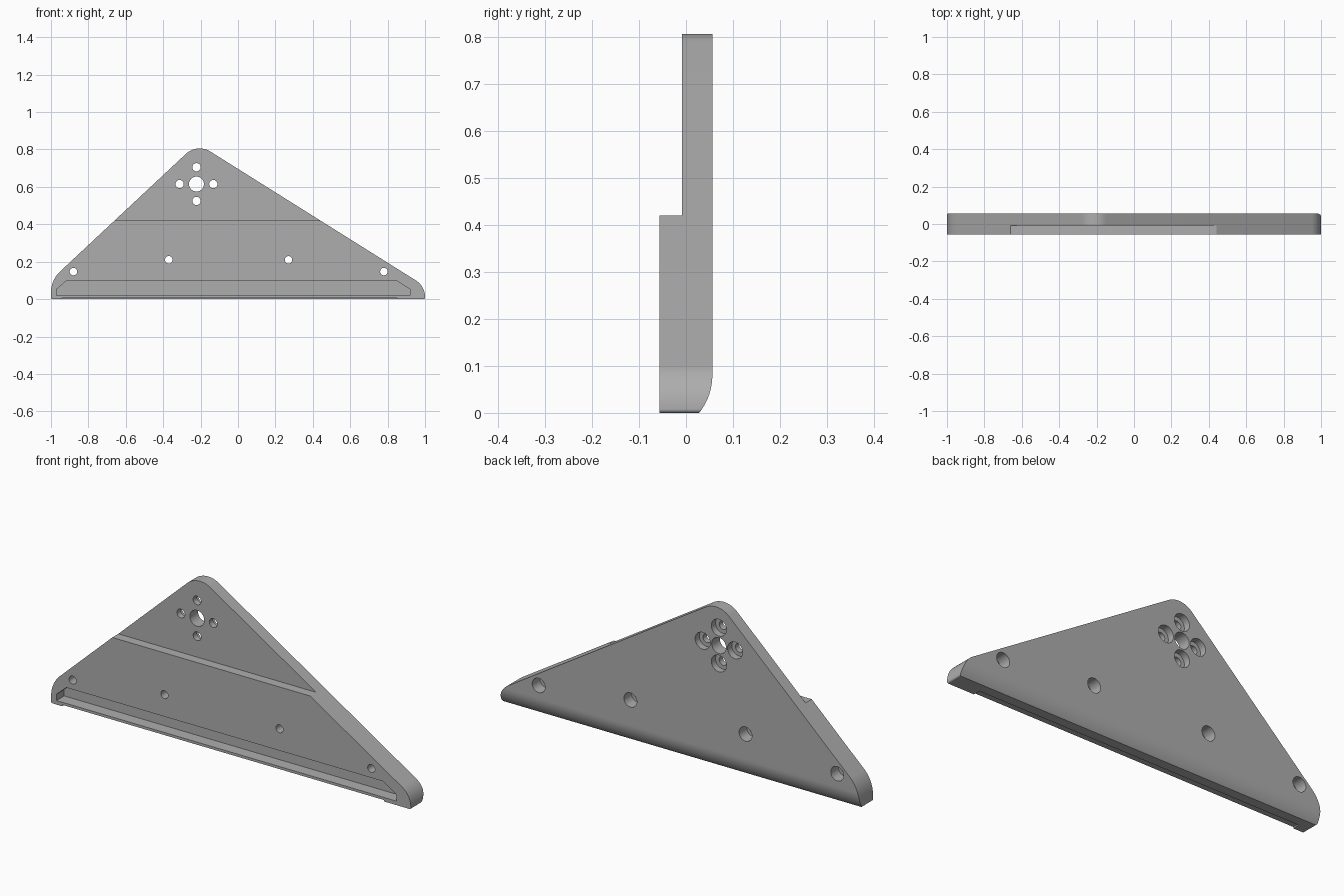
import bpy, bmesh, math
from mathutils import Vector

cube = bpy.data.objects.get("Cube")
if cube:
    bpy.data.objects.remove(cube, do_unlink=True)

FRONT, STEP, BACK = -0.056, -0.008, 0.056

grey = bpy.data.materials.new("plain grey")
grey.use_nodes = True
colour = (0.42, 0.42, 0.42, 1)
grey.diffuse_color = colour
grey.node_tree.nodes["Principled BSDF"].inputs["Base Color"].default_value = colour


def fillet(corners, steps=16):
    """Round each (x, z, radius) corner of a closed outline."""
    out = []
    for i, (x, z, r) in enumerate(corners):
        p = Vector((x, z))
        a = (Vector(corners[i - 1][:2]) - p).normalized()
        b = (Vector(corners[(i + 1) % len(corners)][:2]) - p).normalized()
        if r == 0:
            out.append(p)
            continue
        half = a.angle(b) / 2
        centre = p + (a + b).normalized() * r / math.sin(half)
        start = p + a * r / math.tan(half) - centre
        end = p + b * r / math.tan(half) - centre
        for k in range(steps + 1):
            t = k / steps
            out.append(centre + start.lerp(end, t).normalized() * r)
    return out


def prism(name, points, depth):
    """Extrude a closed ring of 3D points along a vector."""
    bm = bmesh.new()
    face = bm.faces.new([bm.verts.new(p) for p in points])
    ext = bmesh.ops.extrude_face_region(bm, geom=[face])
    moved = [g for g in ext["geom"] if isinstance(g, bmesh.types.BMVert)]
    bmesh.ops.translate(bm, verts=moved, vec=depth)
    bmesh.ops.recalc_face_normals(bm, faces=bm.faces)
    mesh = bpy.data.meshes.new(name)
    bm.to_mesh(mesh)
    bm.free()
    mesh.materials.append(grey)
    obj = bpy.data.objects.new(name, mesh)
    bpy.context.collection.objects.link(obj)
    return obj


def slab(name, outline, y0, y1):
    return prism(name, [(x, y0, z) for x, z in outline], (0, y1 - y0, 0))


def cylinder(name, x, z, r, y0, y1, n=40):
    ring = [(x + r * math.cos(math.tau * i / n), z + r * math.sin(math.tau * i / n))
            for i in range(n)]
    return slab(name, ring, y0, y1)


# Rounded triangular plate
outline = fillet([(-1, 0, 0.008), (1, 0, 0.008), (1, 0.069, 0.105),
                  (-0.218, 0.833, 0.107), (-1, 0.102, 0.155)])
plate = slab("mounting_plate", outline, FRONT, BACK)


def cut(tool):
    mod = plate.modifiers.new(tool.name, 'BOOLEAN')
    mod.operation, mod.solver, mod.object = 'DIFFERENCE', 'EXACT', tool
    bpy.context.view_layer.objects.active = plate
    bpy.ops.object.modifier_apply(modifier=mod.name)
    bpy.data.objects.remove(tool, do_unlink=True)


# Thinner upper part
cut(slab("step_cutter", [(-2, 0.42), (2, 0.42), (2, 1), (-2, 1)], -0.2, STEP))

# Rounded lower back edge
R, TOP = 0.128, 0.08
arc = [(-2, BACK - R + math.sqrt(R * R - (z - TOP) ** 2), z)
       for z in [TOP * (1 - i / 16) for i in range(17)]]
arc += [(-2, 0.02, -0.02), (-2, 0.2, -0.02), (-2, 0.2, TOP)]
cut(prism("back_edge_cutter", arc, (4, 0, 0)))

# Long pocket with chamfered upper corners, and a shallow relief under its lip
cut(slab("pocket_cutter", [(-0.97, 0.02), (0.92, 0.02), (0.92, 0.052), (0.845, 0.1),
                           (-0.915, 0.1), (-0.97, 0.052)], -0.2, 0.005))
cut(slab("lip_cutter", [(-0.94, -0.1), (0.85, -0.1), (0.85, 0.007), (-0.94, 0.007)],
         -0.2, -0.02))

# Shaft hole with four counterbored screw holes around it
HX, HZ, GAP = -0.222, 0.615, 0.09
cut(cylinder("shaft_cutter", HX, HZ, 0.04, -0.2, 0.2))
for dx, dz in ((GAP, 0), (-GAP, 0), (0, GAP), (0, -GAP)):
    cut(cylinder("screw_cutter", HX + dx, HZ + dz, 0.022, -0.2, 0.2))
    cut(cylinder("screw_head_cutter", HX + dx, HZ + dz, 0.042, 0.022, 0.2))

# Row of lower counterbored holes
for x, z in ((-0.88, 0.147), (-0.37, 0.21), (0.27, 0.21), (0.78, 0.147)):
    cut(cylinder("bolt_cutter", x, z, 0.02, -0.2, 0.2))
    cut(cylinder("bolt_head_cutter", x, z, 0.036, -0.005, 0.2))

# Smooth curved walls, sharp edges kept
bpy.ops.object.select_all(action='DESELECT')
plate.select_set(True)
bpy.context.view_layer.objects.active = plate
bpy.ops.object.shade_smooth_by_angle(angle=math.radians(25))
